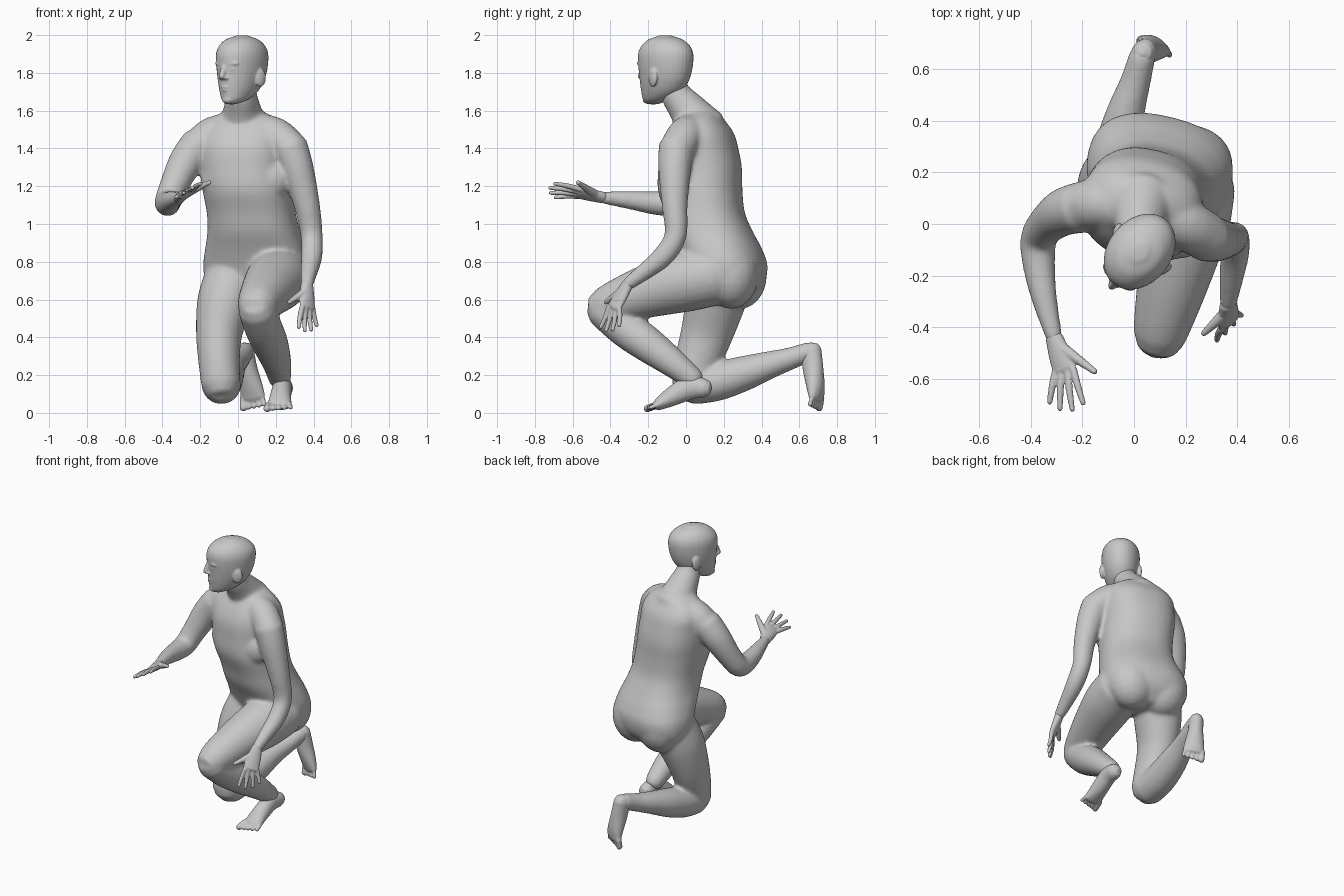
import bpy, bmesh, math
from mathutils import Vector, Matrix

cube = bpy.data.objects.get("Cube")
if cube:
    bpy.data.objects.remove(cube, do_unlink=True)

grey = bpy.data.materials.new("plain grey")
grey.use_nodes = True
grey.diffuse_color = (0.58, 0.58, 0.58, 1)
grey.node_tree.nodes["Principled BSDF"].inputs["Base Color"].default_value = grey.diffuse_color


def spline(rows, steps=4):
    """Catmull-Rom through rows of numbers."""
    rows = [r if len(r) == 5 else (*r, r[3]) for r in rows]
    ext = [rows[0]] + rows + [rows[-1]]
    out = []
    for a, b, c, d in zip(ext, ext[1:], ext[2:], ext[3:]):
        for k in range(steps):
            t = k / steps
            out.append([q + t / 2 * (r - p + t * (2 * p - 5 * q + 4 * r - s + t * (3 * (q - r) + s - p)))
                        for p, q, r, s in zip(a, b, c, d)])
    return out + [list(rows[-1])]


def tube(bm, rows, side=(1, 0, 0), level=False, cap=0.85, sides=24, power=1):
    """Loft rounded sections along rows of (x, y, z, half width, half depth)."""
    pts = spline(rows)
    pos = [Vector(p[:3]) for p in pts]
    side = Vector(side).normalized()
    rings, n = [], len(pts)
    tangents = []
    for i in range(n):
        t = Vector((0, 0, pos[-1].z - pos[0].z)) if level else pos[min(i + 1, n - 1)] - pos[max(i - 1, 0)]
        tangents.append(t.normalized())

    def soft(value):
        return math.copysign(abs(value) ** power, value)

    def ring(i, shift, scale):
        t = tangents[i]
        v = t.cross(side).normalized()
        u = v.cross(t)
        w, d = pts[i][3] * scale, pts[i][4] * scale
        c = pos[i] + t * shift * min(pts[i][3:])
        angles = [math.tau * k / sides for k in range(sides)]
        rings.append([bm.verts.new(c + u * w * soft(math.cos(a)) + v * d * soft(math.sin(a))) for a in angles])

    ring(0, -cap * 0.65, 0.75)
    for i in range(n):
        ring(i, 0, 1)
    ring(n - 1, cap * 0.65, 0.75)
    for a, b in zip(rings, rings[1:]):
        for k in range(sides):
            m = (k + 1) % sides
            bm.faces.new((a[k], a[m], b[m], b[k]))
    for i, r, sign in ((0, rings[0], -1), (n - 1, rings[-1], 1)):
        pole = bm.verts.new(pos[i] + tangents[i] * sign * cap * min(pts[i][3:]))
        for k in range(sides):
            bm.faces.new((r[k], r[(k + 1) % sides], pole))


def ball(bm, loc, radii, yaw=0):
    m = Matrix.Translation(loc) @ Matrix.Rotation(yaw, 4, 'Z') @ Matrix.Diagonal((*radii, 1))
    bmesh.ops.create_uvsphere(bm, u_segments=20, v_segments=12, radius=1, matrix=m)


def skin(name, bm, voxel, smoothing):
    """Fuse the overlapping volumes of one part into a single smooth skin."""
    bmesh.ops.recalc_face_normals(bm, faces=bm.faces)
    mesh = bpy.data.meshes.new(name)
    bm.to_mesh(mesh)
    bm.free()
    mesh.materials.append(grey)
    obj = bpy.data.objects.new(name, mesh)
    bpy.context.collection.objects.link(obj)
    fuse = obj.modifiers.new("fuse", 'REMESH')
    fuse.mode, fuse.voxel_size, fuse.use_smooth_shade = 'VOXEL', voxel, True
    soften = obj.modifiers.new("soften", 'SMOOTH')
    soften.factor, soften.iterations = 0.5, smoothing


# Torso: pelvis to shoulders
body = bmesh.new()
tube(body, [(.1, .225, .6, .2, .11), (.1, .225, .68, .27, .175), (.1, .215, .78, .285, .205),
            (.095, .18, .87, .268, .212), (.085, .135, .96, .245, .212),
            (.07, .1, 1.06, .233, .205), (.05, .075, 1.18, .235, .218), (.035, .075, 1.3, .235, .215),
            (.03, .07, 1.4, .235, .2), (.03, .075, 1.48, .23, .17),
            (.03, .075, 1.545, .19, .125), (.03, .07, 1.585, .125, .1)],
     side=(1, -.25, 0), level=True, cap=0.2, sides=40, power=.84)
# Chest and seat
for x, y in ((.145, -.04), (-.065, -.005)):
    ball(body, (x, y, 1.235), (.135, .092, .12), -.25)
for x, y in ((.225, .24), (.005, .285)):
    ball(body, (x, y, .73), (.16, .143, .18), -.25)

# Neck
tube(body, [(.03, .085, 1.5, .135), (.022, .005, 1.61, .1), (.02, -.05, 1.68, .082),
            (.02, -.08, 1.76, .07)])

# Shoulders
tube(body, [(.06, .05, 1.5, .09), (.19, 0, 1.47, .098), (.275, -.045, 1.4, .095)], (0, 1, 0))
tube(body, [(0, .08, 1.5, .09), (-.13, .08, 1.47, .1), (-.21, .065, 1.4, .097)], (0, 1, 0))

# Arms: left hangs to the knee, right reaches forward
tube(body, [(.275, -.05, 1.41, .095), (.315, -.06, 1.29, .087), (.365, -.06, 1.1, .069),
            (.39, -.055, .94, .059), (.39, -.12, .83, .057), (.375, -.23, .74, .045),
            (.365, -.31, .68, .034)])
tube(body, [(-.205, .065, 1.42, .1), (-.275, .045, 1.33, .092), (-.34, -.005, 1.2, .076),
            (-.37, -.06, 1.12, .071), (-.37, -.15, 1.11, .064), (-.35, -.28, 1.125, .051),
            (-.31, -.44, 1.14, .033)])

# Left leg: knee raised, foot planted
tube(body, [(.235, .16, .73, .16), (.205, 0, .7, .165), (.157, -.2, .645, .142),
            (.117, -.36, .59, .118), (.1, -.435, .56, .103)])
tube(body, [(.1, -.435, .55, .1), (.135, -.325, .45, .1), (.17, -.21, .368, .096),
            (.205, -.075, .268, .078), (.222, .04, .178, .06)])

# Right leg: kneeling, shin stretched back
tube(body, [(-.02, .2, .72, .155), (-.07, .155, .58, .148, .157), (-.1, .11, .42, .123, .139),
            (-.1, .06, .27, .11, .122), (-.09, .025, .15, .104)])
tube(body, [(-.09, .035, .148, .104), (-.08, .16, .165, .103), (-.06, .3, .207, .094),
            (-.03, .44, .253, .074), (.005, .55, .287, .06), (.033, .655, .325, .052)])
skin("body", body, .011, 12)


def foot(name, rows, side, toe_step):
    bm = bmesh.new()
    tube(bm, rows, side)
    end, side, step = Vector(rows[-1][:3]), Vector(side).normalized(), Vector(toe_step)
    for k in range(5):
        a = end + side * (k - 2) * .028
        b = a + step * (1 - .08 * k) + side * (k - 2) * .003
        r = .02 if k == 0 else .016 - .001 * k
        tube(bm, [(*a, r), (*b, r)], side, sides=12)
    skin(name, bm, .006, 4)


foot("left_foot", [(.245, .1, .13, .047, .05), (.235, .02, .133, .05, .063), (.225, -.08, .083, .057, .05),
                   (.22, -.15, .042, .064, .03)], (1, 0, 0), (-.005, -.058, -.02))
foot("right_foot", [(.035, .662, .335, .047, .056), (.05, .672, .24, .05, .056), (.07, .686, .14, .064, .045),
                    (.08, .69, .08, .07, .03)], (.9, -.42, 0), (.004, -.012, -.056))


def hand(name, wrist, knuckles, thumb_side, reach, length, thumb_tip):
    bm = bmesh.new()
    wrist, knuckles, w = Vector(wrist), Vector(knuckles), Vector(thumb_side).normalized()
    reach = Vector(reach).normalized()
    mid = wrist.lerp(knuckles, .55)
    tube(bm, [(*wrist, .035, .029), (*mid, .047, .025), (*knuckles, .051, .019)], w)
    for k, scale in enumerate((.9, 1, .95, .78)):
        off = 1.5 - k
        base = knuckles + w * off * .026
        tip = base + (reach + w * off * .18).normalized() * length * scale
        bend = base.lerp(tip, .5) + reach.cross(w) * .004
        tube(bm, [(*base, .0145), (*bend, .014), (*tip, .0105)], w, sides=10)
    root = wrist.lerp(knuckles, .35) + w * .02
    tip = Vector(thumb_tip)
    tube(bm, [(*root, .024), (*root.lerp(tip, .55), .018), (*tip, .012)], reach, sides=12)
    skin(name, bm, .005, 2)


hand("left_hand", (.365, -.31, .68), (.367, -.38, .56), (-.7, -.7, 0), (.03, -.2, -.95), .13,
     (.27, -.425, .585))
hand("right_hand", (-.31, -.44, 1.14), (-.27, -.565, 1.165), (.88, .12, .48), (.04, -.97, .08), .16,
     (-.152, -.573, 1.22))

# Head, turned toward its right
YAW = math.radians(-39)
turn = Matrix.Rotation(YAW, 3, 'Z')


def face(s, f, z):
    """Point on the head: sideways, forward, height."""
    return turn @ Vector((s, -f, 0)) + Vector((.018, -.112, z))


head = bmesh.new()
profile = [(1.64, .04, .122, .04), (1.66, -.03, .135, .065), (1.7, -.095, .141, .088),
           (1.75, -.135, .146, .105), (1.8, -.155, .149, .116), (1.85, -.165, .154, .122),
           (1.9, -.166, .154, .122), (1.94, -.149, .137, .11), (1.975, -.105, .096, .082),
           (1.992, -.055, .047, .043)]
tube(head, [(*face(0, (b + f) / 2, z), w, (f - b) / 2) for z, b, f, w in profile],
     turn @ Vector((1, 0, 0)), level=True, cap=.18, sides=32)
# Nose, lips and chin
tube(head, [(*face(0, .14, 1.845), .014), (*face(0, .155, 1.81), .015), (*face(0, .165, 1.78), .017)],
     turn @ Vector((1, 0, 0)), sides=12)
ball(head, face(0, .131, 1.725), (.03, .02, .009), YAW)
ball(head, face(0, .129, 1.709), (.026, .02, .009), YAW)
ball(head, face(0, .112, 1.657), (.035, .028, .022), YAW)
# Paired nostrils, brows, eyes and ears
for s in (-1, 1):
    ball(head, face(s * .016, .147, 1.773), (.013, .014, .01), YAW)
    ball(head, face(s * .045, .126, 1.85), (.035, .019, .014), YAW + s * .3)
    ball(head, face(s * .042, .124, 1.82), (.019, .018, .011), YAW)
    ball(head, face(s * .118, -.014, 1.775), (.016, .034, .05), YAW + s * -.3)
skin("head", head, .006, 4)
